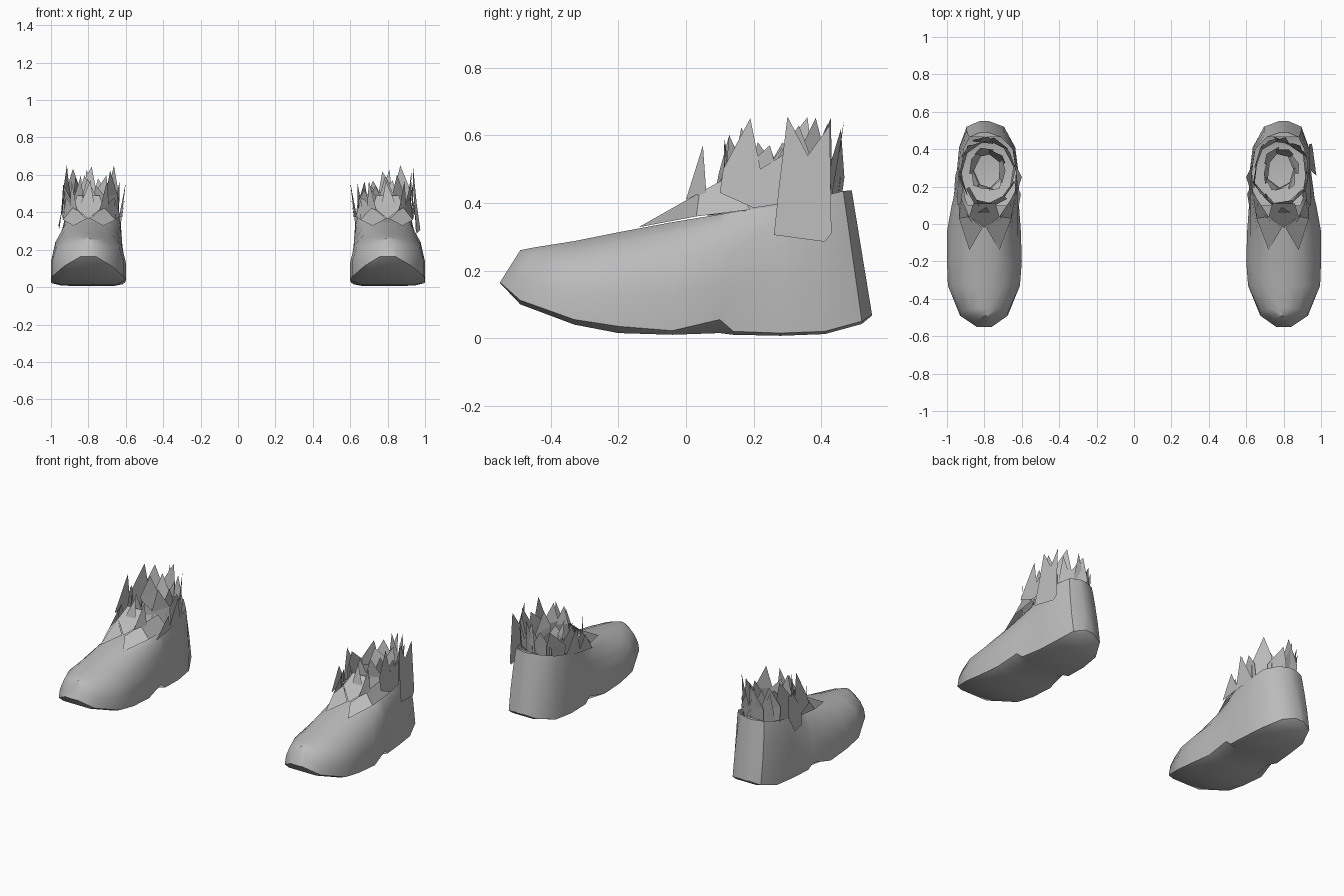
import bpy, bmesh, math, random

if "Cube" in bpy.data.objects:
    bpy.data.objects.remove(bpy.data.objects["Cube"])

random.seed(5)
grey = bpy.data.materials.new("grey")
grey.diffuse_color = (0.5, 0.5, 0.5, 1)
grey.use_nodes = True
grey.node_tree.nodes["Principled BSDF"].inputs["Base Color"].default_value = grey.diffuse_color


def make(name, verts, faces, side, smooth=False):
    """Mesh part; side -1 mirrors it to the left foot."""
    me = bpy.data.meshes.new(name)
    me.from_pydata([(x * side, y, z) for x, y, z in verts], [], faces)
    bm = bmesh.new()
    bm.from_mesh(me)
    bmesh.ops.recalc_face_normals(bm, faces=bm.faces)
    bm.to_mesh(me)
    bm.free()
    me.materials.append(grey)
    ob = bpy.data.objects.new(name, me)
    bpy.context.collection.objects.link(ob)
    if smooth:
        bpy.context.view_layer.objects.active = ob
        ob.select_set(True)
        bpy.ops.object.shade_smooth_by_angle(angle=math.radians(40))
        ob.select_set(False)


# Shoe stations from toe to heel:
# y low, y high, inner x, outer x, rim z, underside z, top z, squareness, inner lean
STATIONS = [
    (-.55, -.49, .76, .84, .165, .163, .26, 0.0, 0),
    (-.49, -.45, .675, .93, .112, .10, .268, 0.0, 0),
    (-.33, -.33, .61, .995, .055, .04, .287, 0.0, 0),
    (-.20, -.20, .60, 1.0, .035, .015, .313, .05, .1),
    (-.04, -.04, .605, 1.0, .022, .010, .343, .15, .3),
    (.10, .10, .615, .975, .055, .015, .366, .5, .6),
    (.14, .14, .615, .965, .02, .010, .373, .7, .6),
    (.28, .28, .618, .947, .015, .007, .392, 1.0, .5),
    (.41, .40, .635, .935, .02, .012, .42, 1.0, .4),
    (.52, .465, .695, .895, .05, .042, .435, 1.0, 0),
    (.55, .49, .775, .825, .07, .067, .437, 1.0, 0),
]


def shoe(side):
    verts, faces = [], []
    for yl, yh, xi, xo, rz, bz, tz, sq, lean in STATIONS:
        c, h = (xi + xo) / 2, (xo - xi) / 2
        # height fraction and width fraction up one wall
        wall = [(0, 1), (.35, 1), (.68, .87 + .08 * sq),
                (.9, .55 + .34 * sq), (1, .2 + .64 * sq)]
        right = [(c + h * w, yl + (yh - yl) * t, rz + (tz - rz) * t) for t, w in wall]
        # the inner wall stands steeper around the ankle
        left = [(c - h * (w + (1 - w) * lean), yl + (yh - yl) * t, rz + (tz - rz) * t)
                for t, w in wall]
        under = [(c - h * .75, yl, bz), (c + h * .75, yl, bz)]
        verts += right + left[::-1] + under
    n = 12
    for s in range(len(STATIONS) - 1):
        for k in range(n):
            if k == 4 and 5 <= s <= 8:      # foot opening
                continue
            a, b = s * n + k, s * n + (k + 1) % n
            faces.append((a, b, b + n, a + n))
    last = (len(STATIONS) - 1) * n
    faces += [tuple(range(n)), tuple(range(last, last + n))]
    make("shoe_upper", verts, faces, side, True)


def tuft_ring(name, side, cy, rx, ry, low, high, count, spread):
    """Ragged band of leaf-like spikes; spread leans the leaves outward."""
    verts, faces = [], []
    cx = .783
    for i in range(count):
        a0 = math.tau * (i - .15) / count
        a1 = math.tau * (i + 1.15) / count
        am = (a0 + a1) / 2 + random.uniform(-.25, .25)
        front = max(0, -math.sin(am))
        top = random.uniform(low, high) - front * .06
        tilt = random.uniform(-.1, .1)

        def p(a, r, z=None):
            y = cy + ry * r * math.sin(a)
            return (cx + rx * r * math.cos(a), y, .355 + .12 * y if z is None else z)
        mid = .38 + (top - .38) * .4
        m = 1 + spread * .6 - .2 * front
        f = 1 + spread * random.uniform(.5, 1.2) - .25 * front
        k = len(verts)
        verts += [p(a0, 1 - tilt), p(a1, 1 + tilt), p(a1, m + tilt, mid),
                  p(am, f, top), p(a0, m - tilt, mid + .02)]
        faces += [(k, k + 1, k + 2, k + 4), (k + 4, k + 2, k + 3)]
    make(name, verts, faces, side)


def plates(name, side, polys):
    """Flat ragged leaves given as corner loops."""
    verts, faces = [], []
    for poly in polys:
        faces.append(tuple(range(len(verts), len(verts) + len(poly))))
        verts += poly
    make(name, verts, faces, side)


for side in (1, -1):
    shoe(side)
    tuft_ring("outer_tufts", side, .265, .142, .185, .54, .66, 11, .08)
    tuft_ring("inner_tufts", side, .285, .075, .10, .47, .62, 7, .4)
    # tongue leaves folding over the instep
    plates("tongue_leaves", side, [
        [(.72, -.14, .328), (.655, .03, .36), (.72, .04, .43), (.79, -.02, .365)],
        [(.88, -.14, .328), (.935, .03, .36), (.88, .04, .43), (.81, -.02, .365)],
        [(.80, -.02, .365), (.88, .04, .43), (.86, .11, .49), (.74, .11, .49), (.72, .04, .43)],
        [(.655, .03, .36), (.63, .19, .38), (.66, .13, .48), (.72, .04, .43)],
        [(.935, .03, .36), (.94, .19, .38), (.92, .13, .48), (.88, .04, .43)],
        [(.86, .0, .41), (.90, .06, .43), (.89, .05, .57)],
        [(.74, .0, .41), (.69, .06, .43), (.70, .05, .57)],
        [(.84, .06, .45), (.77, .06, .45), (.79, .09, .57)],
    ])
    # collar leaves on the inner side
    plates("inner_side_leaves", side, [
        [(.622, .06, .35), (.622, .20, .37), (.605, .16, .48)],
        [(.622, .18, .37), (.635, .32, .38), (.60, .25, .56)],
    ])
    # puffed leaf on the outer side
    plates("outer_side_leaf", side, [
        [(.945, .10, .43), (.945, .20, .385), (.935, .30, .40), (.935, .30, .55),
         (.925, .22, .50), (.915, .19, .65), (.925, .11, .50)]])
    # heel spikes
    plates("heel_leaves", side, [
        [(.74, .44, .42), (.83, .43, .42), (.81, .465, .63)],
        [(.82, .43, .42), (.90, .38, .41), (.89, .42, .60)],
    ])

# large leaf hanging outside the right ankle, smaller one on the left
plates("ankle_leaf", 1, [
    [(.975, .26, .305), (.955, .41, .285), (.95, .43, .31), (.935, .425, .63),
     (.935, .36, .54), (.935, .30, .655), (.955, .275, .45)]])
plates("ankle_leaf_small", -1, [
    [(.96, .20, .33), (.955, .26, .31), (.94, .31, .42), (.93, .25, .55), (.94, .17, .42)]])
